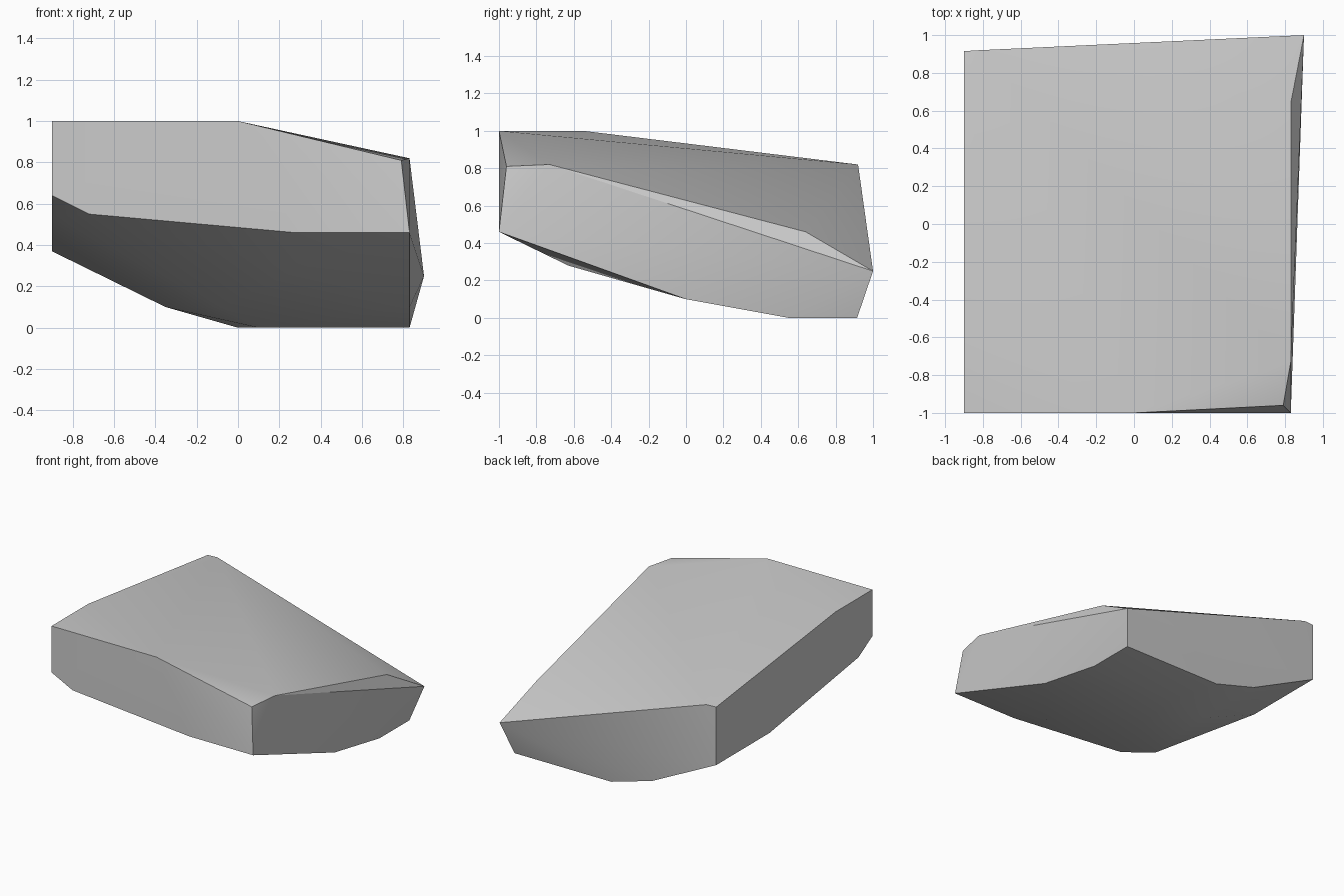
import bpy
import bmesh
import math

old_cube = bpy.data.objects.get("Cube")
if old_cube:
    bpy.data.objects.remove(old_cube, do_unlink=True)


def make_material(name, color):
    material = bpy.data.materials.new(name)
    material.use_nodes = True
    material.diffuse_color = color
    material.node_tree.nodes["Principled BSDF"].inputs["Base Color"].default_value = color
    return material


def hull_object(name, points, material):
    """Wrap a faceted convex solid around the given corner points."""
    mesh = bpy.data.meshes.new(name)
    bm = bmesh.new()
    for point in points:
        bm.verts.new(point)
    result = bmesh.ops.convex_hull(bm, input=bm.verts[:], use_existing_faces=False)
    loose = {v for v in result["geom_interior"] + result["geom_unused"]
             if isinstance(v, bmesh.types.BMVert)}
    bmesh.ops.delete(bm, geom=list(loose), context="VERTS")
    # Merge coplanar triangles into clean flat facets
    bmesh.ops.dissolve_limit(bm, angle_limit=math.radians(0.5),
                             verts=bm.verts[:], edges=bm.edges[:])
    bmesh.ops.recalc_face_normals(bm, faces=bm.faces[:])
    bm.to_mesh(mesh)
    bm.free()
    mesh.materials.append(material)
    obj = bpy.data.objects.new(name, mesh)
    bpy.context.collection.objects.link(obj)
    return obj


# Extents of the slab's four sides
side_x, far_x = 0.83, -0.9
front_y, back_y = -1, 0.915

# Outlines of each side, in that side's own two axes
front_outline = [(far_x, 1), (0, 1), (side_x, 0.46), (0.28, 0.46),
                 (-0.72, 0.55), (far_x, 0.64)]
left_outline = [(-0.73, 0.82), (0.64, 0.46), (back_y, 0), (0.55, 0), (0, 0.1)]
right_outline = [(-0.55, 1), (back_y, 0.82), (back_y, 0.37), (0.26, 0.37),
                 (-0.83, 0.54)]
back_outline = [(0, 0), (-0.35, 0.1)]

# Chipped corners and the belly of the underside
corners = [(0.79, -0.96, 0.81), (0.9, 1, 0.25), (-0.82, 0.92, 0.82)]
belly = [(0.28, -0.63, 0.28), (-0.08, 0, 0.1), (-0.35, 0.35, 0.1), (0.1, 0.55, 0)]

points = [(x, front_y, z) for x, z in front_outline]
points += [(side_x, y, z) for y, z in left_outline]
points += [(far_x, y, z) for y, z in right_outline]
points += [(x, back_y, z) for x, z in back_outline]
points += corners + belly

stone_grey = make_material("stone_grey", (0.6, 0.6, 0.6, 1))
slab = hull_object("rock_slab", points, stone_grey)

# Soft facets with crisp rims
bpy.ops.object.select_all(action="DESELECT")
slab.select_set(True)
bpy.context.view_layer.objects.active = slab
bpy.ops.object.shade_smooth_by_angle(angle=math.radians(30))
